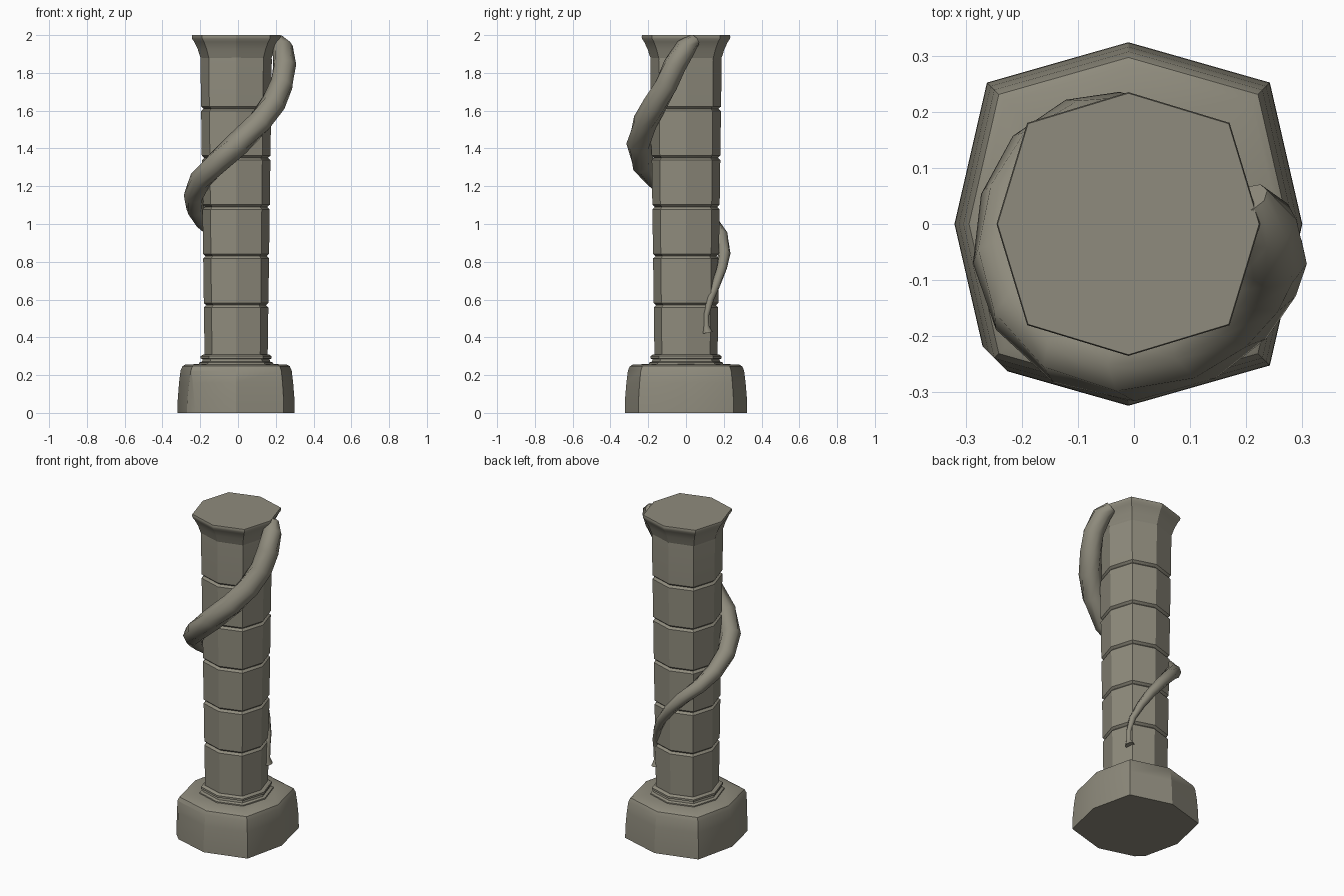
import bpy, bmesh
from math import cos, sin, pi, radians
from mathutils import Vector

CENTRE = Vector((-0.01, 0, 0))

default = bpy.data.objects.get("Cube")
if default:
    bpy.data.objects.remove(default)

stone = bpy.data.materials.new("weathered_stone")
stone.use_nodes = True
colour = (0.275, 0.26, 0.205, 1)
stone.diffuse_color = colour
bsdf = next(n for n in stone.node_tree.nodes if n.type == 'BSDF_PRINCIPLED')
bsdf.inputs["Base Color"].default_value = colour
bsdf.inputs["Roughness"].default_value = 0.8


def finish(name, bm, angle):
    bmesh.ops.recalc_face_normals(bm, faces=bm.faces[:])
    mesh = bpy.data.meshes.new(name)
    bm.to_mesh(mesh)
    bm.free()
    mesh.materials.append(stone)
    obj = bpy.data.objects.new(name, mesh)
    bpy.context.collection.objects.link(obj)
    bpy.ops.object.select_all(action='DESELECT')
    obj.select_set(True)
    bpy.context.view_layer.objects.active = obj
    bpy.ops.object.shade_smooth_by_angle(angle=radians(angle))
    return obj


def skin(bm, rings):
    """Join rings of points into a closed skin with capped ends."""
    loops = [[bm.verts.new(p) for p in ring] for ring in rings]
    for a, b in zip(loops, loops[1:]):
        for i in range(len(a)):
            j = (i + 1) % len(a)
            bm.faces.new((a[i], a[j], b[j], b[i]))
    bm.faces.new(loops[0])
    bm.faces.new(loops[-1])


def octagon(r, z, corner, depth=1.0):
    """Eight points, with the diagonal corners pushed outward."""
    ring = []
    for i in range(8):
        d = r * (corner if i % 2 else 1)
        stretch = depth if i % 2 == 0 else 1
        ring.append(CENTRE + Vector((d * cos(i * pi / 4), d * stretch * sin(i * pi / 4), z)))
    return ring


def stack(profile, corner, depth=1.0):
    bm = bmesh.new()
    skin(bm, [octagon(r, z, corner, depth) for r, z in profile])
    return bm


# Plinth with rounded shoulder and one chipped corner
bm = stack([(0.31, 0), (0.309, 0.07), (0.302, 0.16), (0.294, 0.225),
            (0.284, 0.247), (0.27, 0.255), (0.18, 0.26)], 1.15, 1.045)
chip = Vector((-1, -1, 0)).normalized()
cut = bmesh.ops.bisect_plane(bm, geom=bm.verts[:] + bm.edges[:] + bm.faces[:],
                             plane_co=CENTRE + chip * 0.338, plane_no=chip, clear_outer=True)
bmesh.ops.holes_fill(bm, edges=[e for e in bm.edges if e.is_boundary])
finish("plinth", bm, 30)

# Stepped moulding at the foot of the shaft
finish("foot_moulding", stack([(0.198, 0.25), (0.196, 0.266), (0.18, 0.272), (0.177, 0.284),
                               (0.188, 0.288), (0.188, 0.3), (0.176, 0.308)], 1.08), 25)

# Tapered shaft of stacked blocks separated by grooves
joints = [0.29, 0.57, 0.83, 1.09, 1.35, 1.61, 1.88]
profile = []
for low, high in zip(joints, joints[1:]):
    for z, inset in ((low, 0.013), (low + 0.012, 0), (high - 0.012, 0)):
        profile.append((0.167 + 0.014 * (z - 0.3) - inset, z))
profile.append((0.187, 1.9))
finish("shaft", stack(profile, 1.08), 25)

# Flared capital
finish("capital", stack([(0.186, 1.875), (0.192, 1.89), (0.203, 1.925), (0.222, 1.965),
                         (0.233, 1.98), (0.235, 1.99), (0.233, 2.0)], 1.085), 25)

# Vine winding down the shaft: angle, distance from the axis, height, thickness
course = [(12, 0.222, 1.975, 0.034), (0, 0.246, 1.935, 0.055), (-13, 0.264, 1.84, 0.062),
          (-23, 0.262, 1.74, 0.063), (-39, 0.255, 1.64, 0.065), (-60, 0.25, 1.54, 0.066),
          (-88, 0.25, 1.425, 0.066), (-115, 0.25, 1.32, 0.063), (-141, 0.243, 1.235, 0.059),
          (-165, 0.232, 1.155, 0.054), (-191, 0.22, 1.08, 0.048), (-217, 0.216, 1.01, 0.043),
          (-243, 0.21, 0.935, 0.038), (-266, 0.203, 0.845, 0.033), (-284, 0.195, 0.765, 0.028),
          (-300, 0.186, 0.685, 0.023), (-315, 0.181, 0.6, 0.019), (-322, 0.176, 0.52, 0.015),
          (-322, 0.175, 0.46, 0.015), (-320, 0.178, 0.425, 0.027)]
path = [CENTRE + Vector((d * cos(radians(a)), d * sin(radians(a)), z)) for a, d, z, _ in course]
rings = []
for k, (p, (a, _, _, t)) in enumerate(zip(path, course)):
    along = (path[min(k + 1, len(path) - 1)] - path[max(k - 1, 0)]).normalized()
    side = along.cross(Vector((cos(radians(a)), sin(radians(a)), 0))).normalized()
    out = side.cross(along)
    rings.append([p + t * (out * cos(i * pi / 4) + side * sin(i * pi / 4)) for i in range(8)])
bm = bmesh.new()
skin(bm, rings)
finish("vine", bm, 50)
